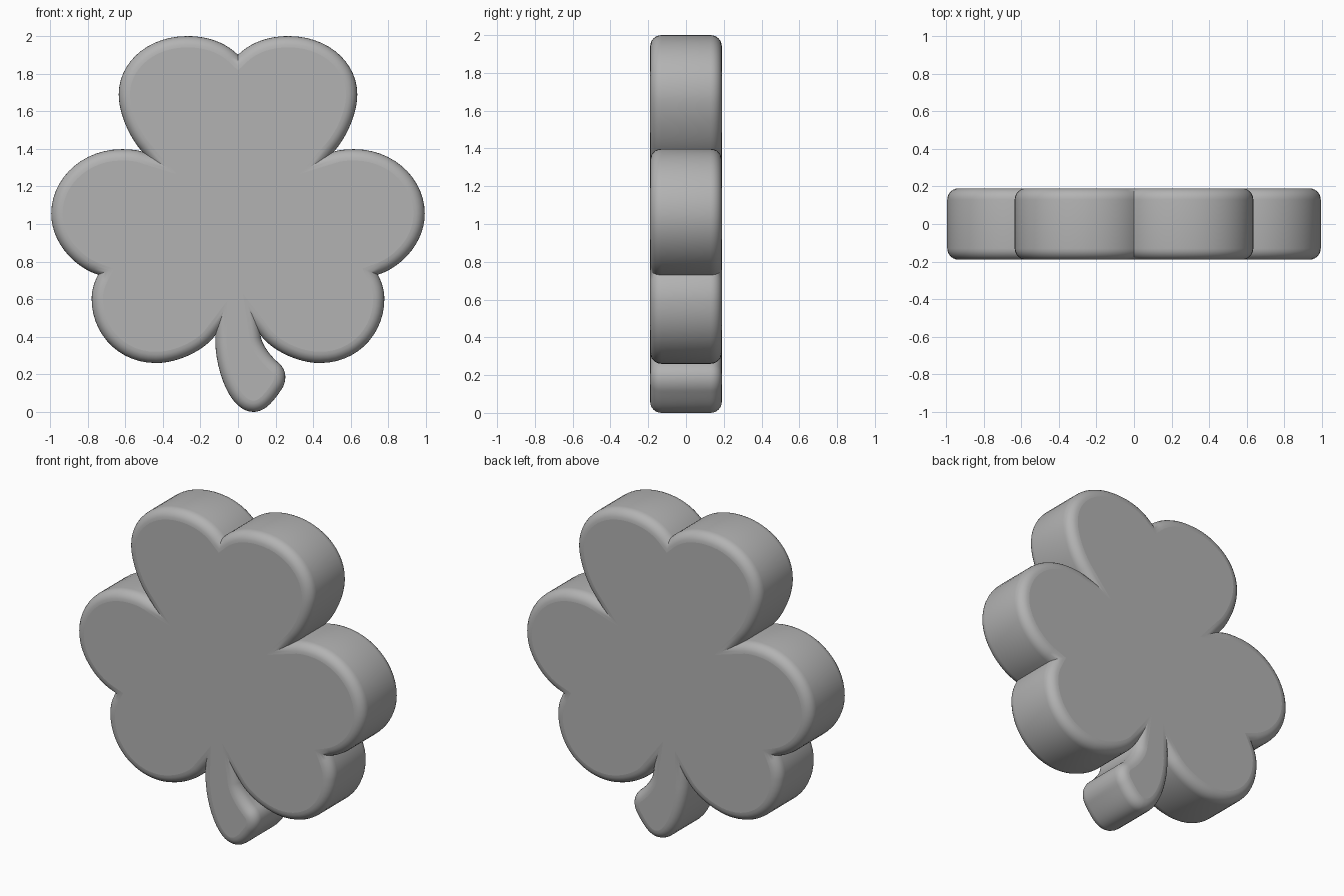
import bpy, bmesh, math
from mathutils import Vector
from mathutils.geometry import interpolate_bezier

if "Cube" in bpy.data.objects:
    bpy.data.objects.remove(bpy.data.objects["Cube"])

HALF, R, STEPS = 0.19, 0.06, 6   # half thickness, edge rounding, rounding steps

# Right half of the leaf: (start, handle, handle, end) from top notch to stem notch
leaf = [
    ((0, 1.90), (.06, 1.96), (.15, 2.0), (.27, 2.0)),
    ((.27, 2.0), (.48, 2.0), (.635, 1.86), (.635, 1.69)),
    ((.635, 1.69), (.635, 1.58), (.57, 1.45), (.51, 1.385)),
    ((.51, 1.385), (.54, 1.395), (.58, 1.398), (.62, 1.398)),
    ((.62, 1.398), (.83, 1.398), (.994, 1.24), (.994, 1.055)),
    ((.994, 1.055), (.994, .90), (.87, .77), (.745, .73)),
    ((.745, .73), (.765, .69), (.779, .65), (.779, .60)),
    ((.779, .60), (.779, .42), (.64, .26), (.436, .26)),
    ((.436, .26), (.31, .26), (.17, .335), (.12, .41)),
]
# Stem from right notch round the foot to the left notch
stem = [
    ((.12, .41), (.125, .36), (.17, .30), (.215, .262)),
    ((.215, .262), (.265, .22), (.26, .155), (.225, .11)),
    ((.225, .11), (.18, .045), (.14, 0), (.08, 0)),
    ((.08, 0), (-.05, 0), (-.13, .25), (-.12, .41)),
]


def flip(seg):
    return tuple((-x, z) for x, z in reversed(seg))


def outline(segs, n=14):
    pts = []
    for s in segs:
        a, h1, h2, b = [Vector(p) for p in s]
        pts += [p.to_2d() for p in interpolate_bezier(a, h1, h2, b, n)[:-1]]
    return pts


def inset(pts, d):
    # Mitred inward offset of a clockwise outline
    res = []
    for i, p in enumerate(pts):
        t0 = (p - pts[i - 1]).normalized()
        t1 = (pts[(i + 1) % len(pts)] - p).normalized()
        n0, n1 = Vector((t0.y, -t0.x)), Vector((t1.y, -t1.x))
        m = (n0 + n1).normalized()
        res.append(p + m * d / max(m.dot(n0), 0.25))
    return res


pts = outline(leaf + stem + [flip(s) for s in reversed(leaf)])

# Cross-section of the rim: (inset, y) from front face to back face
arc = [(R * (1 - math.sin(a)), HALF - R + R * math.cos(a))
       for a in (math.pi / 2 * k / STEPS for k in range(STEPS + 1))]
rim = [(d, -y) for d, y in arc] + [(d, y) for d, y in reversed(arc)]

bm = bmesh.new()
rings = [[bm.verts.new((p.x, y, p.y)) for p in inset(pts, d)] for d, y in rim]
n = len(pts)
for r0, r1 in zip(rings, rings[1:]):
    for i in range(n):
        j = (i + 1) % n
        bm.faces.new((r0[i], r0[j], r1[j], r1[i]))
bm.faces.new(rings[0])
bm.faces.new(rings[-1])
bmesh.ops.recalc_face_normals(bm, faces=bm.faces)

mesh = bpy.data.meshes.new("clover_leaf")
bm.to_mesh(mesh)
bm.free()
obj = bpy.data.objects.new("clover_leaf", mesh)
bpy.context.collection.objects.link(obj)
bpy.context.view_layer.objects.active = obj
obj.select_set(True)
bpy.ops.object.shade_smooth_by_angle(angle=math.radians(35))

# Flat front and back faces
for face in mesh.polygons:
    if len(face.vertices) > 4:
        face.use_smooth = False

# Mid grey
grey = bpy.data.materials.new("mid_grey")
grey.diffuse_color = (0.45, 0.45, 0.45, 1)
grey.use_nodes = True
grey.node_tree.nodes["Principled BSDF"].inputs["Base Color"].default_value = grey.diffuse_color
mesh.materials.append(grey)
